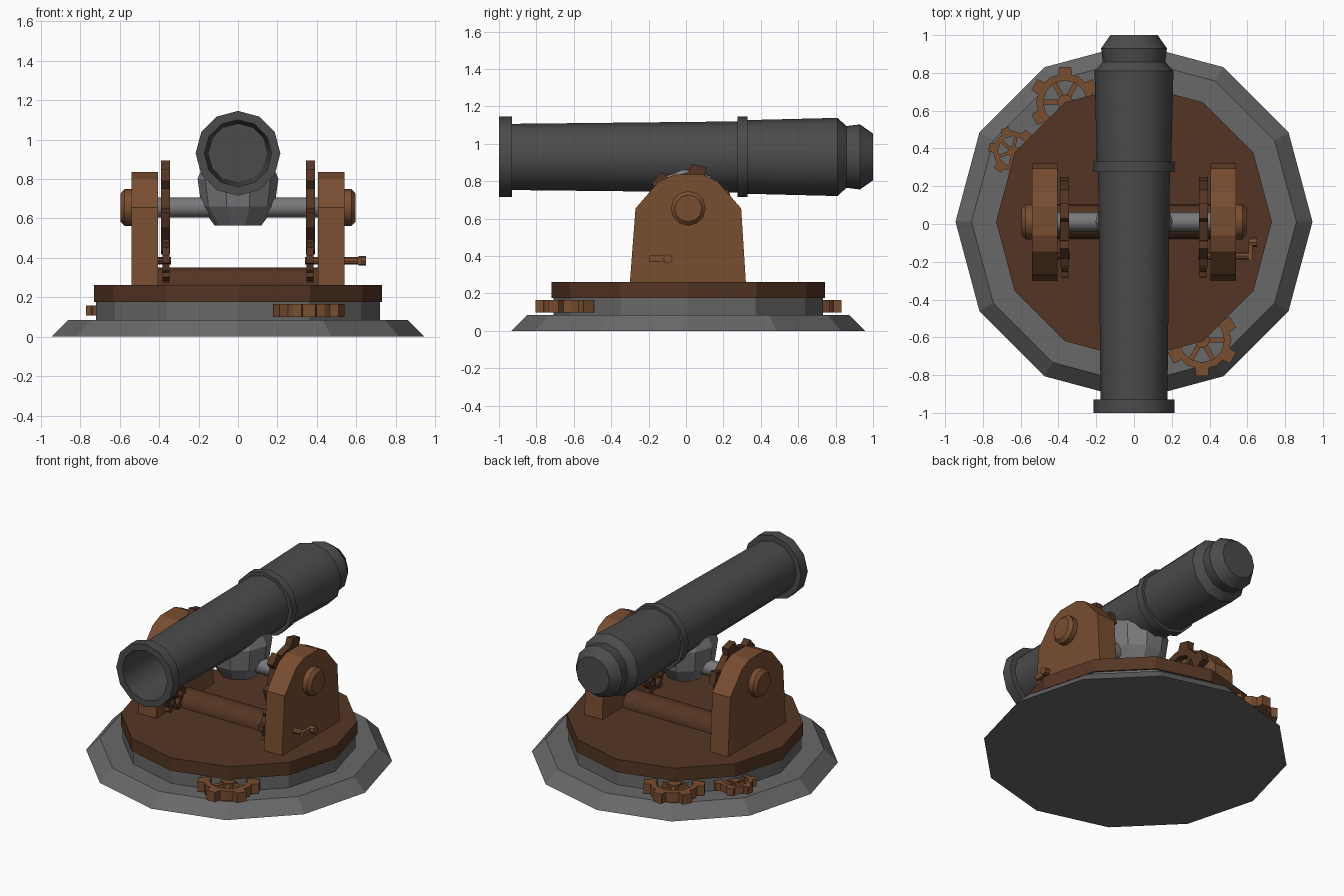
import bpy, bmesh
from math import sin, cos, pi, radians
from mathutils import Matrix, Vector

if "Cube" in bpy.data.objects:
    bpy.data.objects.remove(bpy.data.objects["Cube"])

CY = 0.012  # y of the turntable centre


def material(name, col):
    m = bpy.data.materials.new(name)
    m.diffuse_color = (*col, 1)
    m.use_nodes = True
    m.node_tree.nodes["Principled BSDF"].inputs["Base Color"].default_value = m.diffuse_color
    return m


IRON = material("dark_iron", (0.07, 0.07, 0.07))
STONE = material("stone", (0.14, 0.14, 0.14))
STEEL = material("steel", (0.19, 0.19, 0.2))
WOOD = material("wood", (0.19, 0.075, 0.03))
DARKWOOD = material("dark_wood", (0.09, 0.036, 0.017))

ALONG_X = Matrix.Rotation(pi / 2, 4, 'Y')
ALONG_Y = Matrix.Rotation(-pi / 2, 4, 'X')
UPRIGHT = Matrix.Identity(4)


def finish(name, bm, mat, xf=UPRIGHT, smooth=False):
    bmesh.ops.remove_doubles(bm, verts=bm.verts, dist=1e-5)
    bm.transform(xf)
    bmesh.ops.recalc_face_normals(bm, faces=bm.faces)
    me = bpy.data.meshes.new(name)
    bm.to_mesh(me)
    bm.free()
    ob = bpy.data.objects.new(name, me)
    bpy.context.collection.objects.link(ob)
    me.materials.append(mat)
    if smooth:
        bpy.ops.object.select_all(action='DESELECT')
        ob.select_set(True)
        bpy.context.view_layer.objects.active = ob
        bpy.ops.object.shade_smooth_by_angle(angle=radians(32))
    return ob


def add_lathe(bm, prof, n=12, closed=False):
    """Revolve (radius, height) points about z; open profiles get end caps."""
    rings = [[bm.verts.new((r * cos(2 * pi * i / n), r * sin(2 * pi * i / n), h))
              for i in range(n)] for r, h in prof]
    pairs = list(zip(rings, rings[1:]))
    if closed:
        pairs.append((rings[-1], rings[0]))
    for a, b in pairs:
        for i in range(n):
            j = (i + 1) % n
            bm.faces.new((a[i], a[j], b[j], b[i]))
    if not closed:
        bm.faces.new(rings[0])
        bm.faces.new(rings[-1])


def lathe(name, prof, mat, loc, axis=UPRIGHT, n=12, smooth=False):
    bm = bmesh.new()
    add_lathe(bm, prof, n)
    return finish(name, bm, mat, Matrix.Translation(loc) @ axis, smooth)


def rod(name, x0, x1, r, y, z, mat, n=12):
    return lathe(name, [(r, x0), (r, x1)], mat, (0, y, z), ALONG_X, n, True)


def gear(name, R, t, loc, mat, axis=UPRIGHT, phase=0.0):
    """Six-toothed spoked wheel, thickness t."""
    bm = bmesh.new()
    h = t / 2
    add_lathe(bm, [(R * .62, -h), (R * .82, -h), (R * .82, h), (R * .62, h)], 12, True)
    add_lathe(bm, [(R * .22, -h), (R * .22, h)], 12)
    for k in range(6):
        for off, r0, r1, w, th in ((0, .74, 1, .40, t), (30, .15, .68, .14, t * .7)):
            m = (Matrix.Rotation(radians(phase + off + 60 * k), 4, 'Z')
                 @ Matrix.Translation((R * (r0 + r1) / 2, 0, 0))
                 @ Matrix.Diagonal((R * (r1 - r0), R * w, th, 1)))
            vs = bmesh.ops.create_cube(bm, size=1, matrix=m)['verts']
            if off == 0:  # taper the tooth outwards
                inv = m.inverted()
                for v in vs:
                    p = inv @ v.co
                    if p.x > 0:
                        v.co = m @ Vector((p.x, p.y * .85, p.z))
    return finish(name, bm, mat, Matrix.Translation(loc) @ axis)


# stepped stone base and wooden turntable
lathe("stone_base", [(.945, 0), (.86, .085), (.72, .085), (.72, .176)], STONE, (0, CY, 0))
lathe("turntable", [(.73, .175), (.73, .262)], DARKWOOD, (0, CY, 0))

# flat gears tucked under the turntable
for nm, x, y, R, t in (("front_base_gear", .36, -.615, .19, .066),
                       ("back_base_gear", -.365, .645, .187, .066),
                       ("small_base_gear", -.64, .385, .13, .05)):
    gear(nm, R, t, (x, y, .132), WOOD, phase=30 if R > .15 else 50)

# cross roller lying on the turntable
rod("cross_roller", -.41, .41, .092, CY, .26, DARKWOOD, 16)

# side cheeks, axle caps and gear pairs
CHEEK = [(-.30, .26), (.32, .26), (.295, .655), (.168, .80), (.09, .835),
         (-.062, .835), (-.145, .80), (-.27, .655)]
for side, s in (("left", -1), ("right", 1)):
    bm = bmesh.new()
    f = bm.faces.new([bm.verts.new((s * .405, y, z)) for y, z in CHEEK])
    ext = bmesh.ops.extrude_face_region(bm, geom=[f])
    bmesh.ops.translate(bm, vec=(s * .135, 0, 0),
                        verts=[e for e in ext['geom'] if isinstance(e, bmesh.types.BMVert)])
    finish(side + "_cheek", bm, WOOD)
    lathe(side + "_axle_cap", [(.093, s * .535), (.093, s * .575), (.072, s * .595)],
          WOOD, (0, CY, .655), ALONG_X, 12, True)
    gear(side + "_axle_gear", .235, .046, (s * .368, CY, .655), DARKWOOD, ALONG_X, 46)
    gear(side + "_pinion", .112, .036, (s * .366, -.17, .385), DARKWOOD, ALONG_X, 26)

# axle and pinion shafts
rod("axle", -.54, .54, .051, CY, .655, STEEL)
rod("left_pinion_shaft", -.42, -.34, .018, -.17, .385, DARKWOOD, 8)
rod("crank_shaft", .34, .625, .018, -.17, .385, WOOD, 8)

# crank arm and grip
bm = bmesh.new()
bmesh.ops.create_cube(bm, size=1, matrix=Matrix.Translation((.617, -.14, .385))
                      @ Matrix.Diagonal((.022, .11, .036, 1)))
finish("crank_arm", bm, WOOD)
rod("crank_grip", .61, .65, .025, -.097, .385, WOOD, 8)

# faceted saddle under the barrel
lathe("saddle", [(.12, .565), (.185, .66), (.205, .80), (.18, .86)], STEEL,
      (0, CY, 0), n=10)

# barrel: bore, muzzle ring, reinforcing ring, breech and rounded end
BARREL = [(.15, -.2), (.17, -1), (.215, -1), (.215, -.93), (.177, -.93), (.19, .275),
          (.215, .275), (.215, .33), (.197, .33), (.209, .81), (.165, .858),
          (.174, .93), (.125, 1)]
lathe("barrel", BARREL, IRON, (0, 0, .93), ALONG_Y, 12, True)
